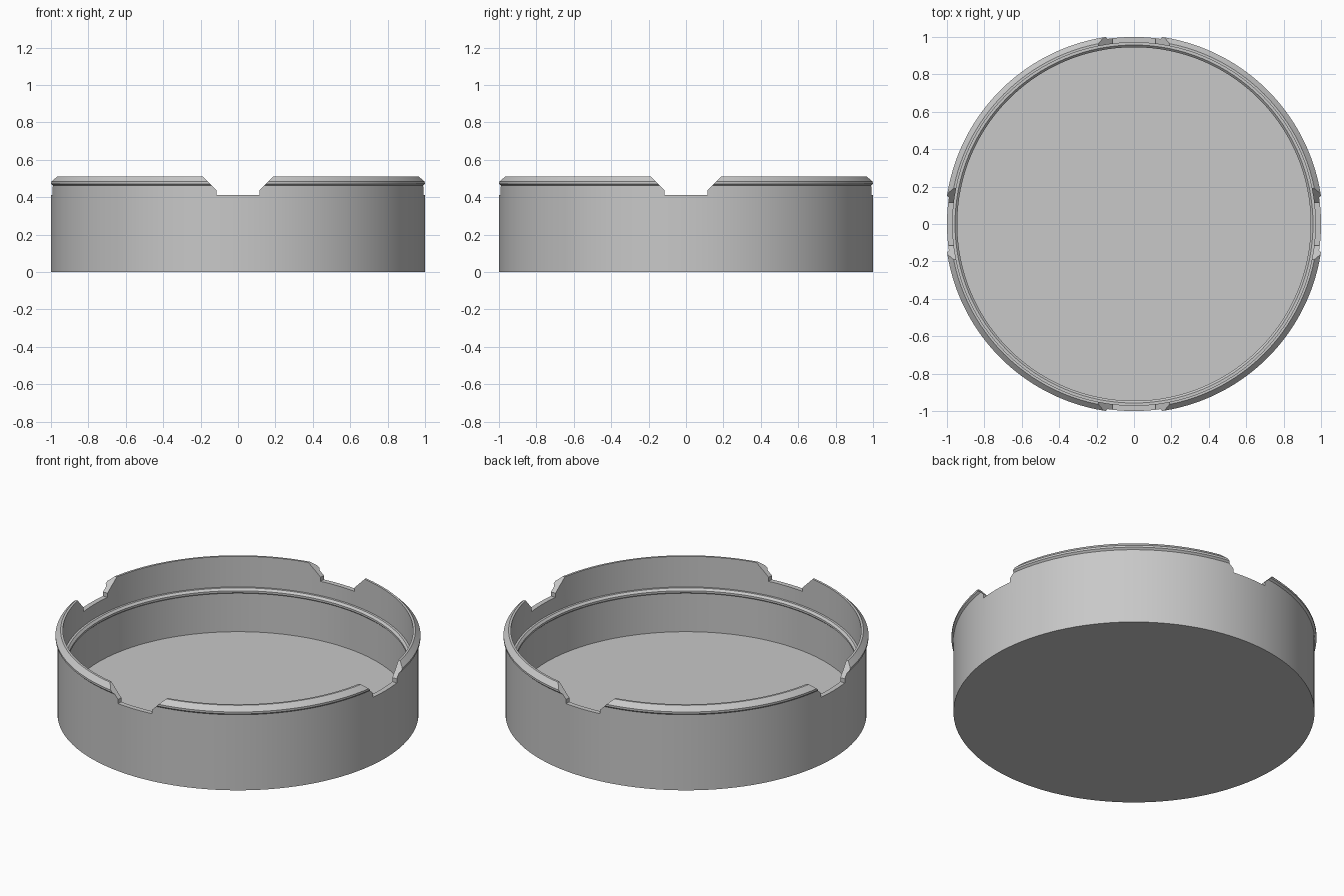
import bpy, bmesh, math
from mathutils import Matrix, Vector

default = bpy.data.objects.get("Cube")
if default:
    bpy.data.objects.remove(default, do_unlink=True)

grey = bpy.data.materials.new("plain grey")
grey.use_nodes = True
colour = (0.58, 0.58, 0.58, 1)
grey.diffuse_color = colour
grey.node_tree.nodes["Principled BSDF"].inputs["Base Color"].default_value = colour


def make_object(name, bm):
    bmesh.ops.recalc_face_normals(bm, faces=bm.faces)
    mesh = bpy.data.meshes.new(name)
    bm.to_mesh(mesh)
    bm.free()
    mesh.materials.append(grey)
    obj = bpy.data.objects.new(name, mesh)
    bpy.context.collection.objects.link(obj)
    return obj


# Round tray: base, outer wall, rim flange, inner ledge and floor (radius, height)
profile = [(0, 0), (1, 0), (1, 0.462), (1.011, 0.472), (1.011, 0.484),
           (0.983, 0.512), (0.97, 0.512), (0.97, 0.325), (0.957, 0.325),
           (0.945, 0.313), (0.945, 0.301), (0.951, 0.295), (0.951, 0.06), (0, 0.06)]
bm = bmesh.new()
verts = [bm.verts.new((r, 0, z)) for r, z in profile]
edges = [bm.edges.new(pair) for pair in zip(verts, verts[1:])]
bmesh.ops.spin(bm, geom=verts + edges, cent=(0, 0, 0), axis=(0, 0, 1),
               angle=math.tau, steps=128)
bmesh.ops.remove_doubles(bm, verts=bm.verts, dist=0.0001)
tray = make_object("round_tray", bm)
bpy.context.view_layer.objects.active = tray
tray.select_set(True)


# Flared bar that cuts a pair of opposite notches through the rim
def notch_cutter(name, angle):
    half = [(0.115, 0.412), (0.115, 0.437), (0.288, 0.61)]
    outline = half + [(-x, z) for x, z in reversed(half)]
    bm = bmesh.new()
    face = bm.faces.new([bm.verts.new((x, -1.2, z)) for x, z in outline])
    out = bmesh.ops.extrude_face_region(bm, geom=[face])
    moved = [g for g in out["geom"] if isinstance(g, bmesh.types.BMVert)]
    bmesh.ops.translate(bm, verts=moved, vec=Vector((0, 2.4, 0)))
    bm.transform(Matrix.Rotation(angle, 4, "Z"))
    return make_object(name, bm)


for name, angle in (("front_back_notch", 0), ("side_notch", math.pi / 2)):
    cutter = notch_cutter(name, angle)
    cutter.hide_render = True
    mod = tray.modifiers.new(name, "BOOLEAN")
    mod.operation = "DIFFERENCE"
    mod.solver = "EXACT"
    mod.object = cutter
    bpy.ops.object.modifier_apply(modifier=mod.name)
    bpy.data.objects.remove(cutter, do_unlink=True)

bpy.ops.object.shade_smooth_by_angle(angle=math.radians(25))
